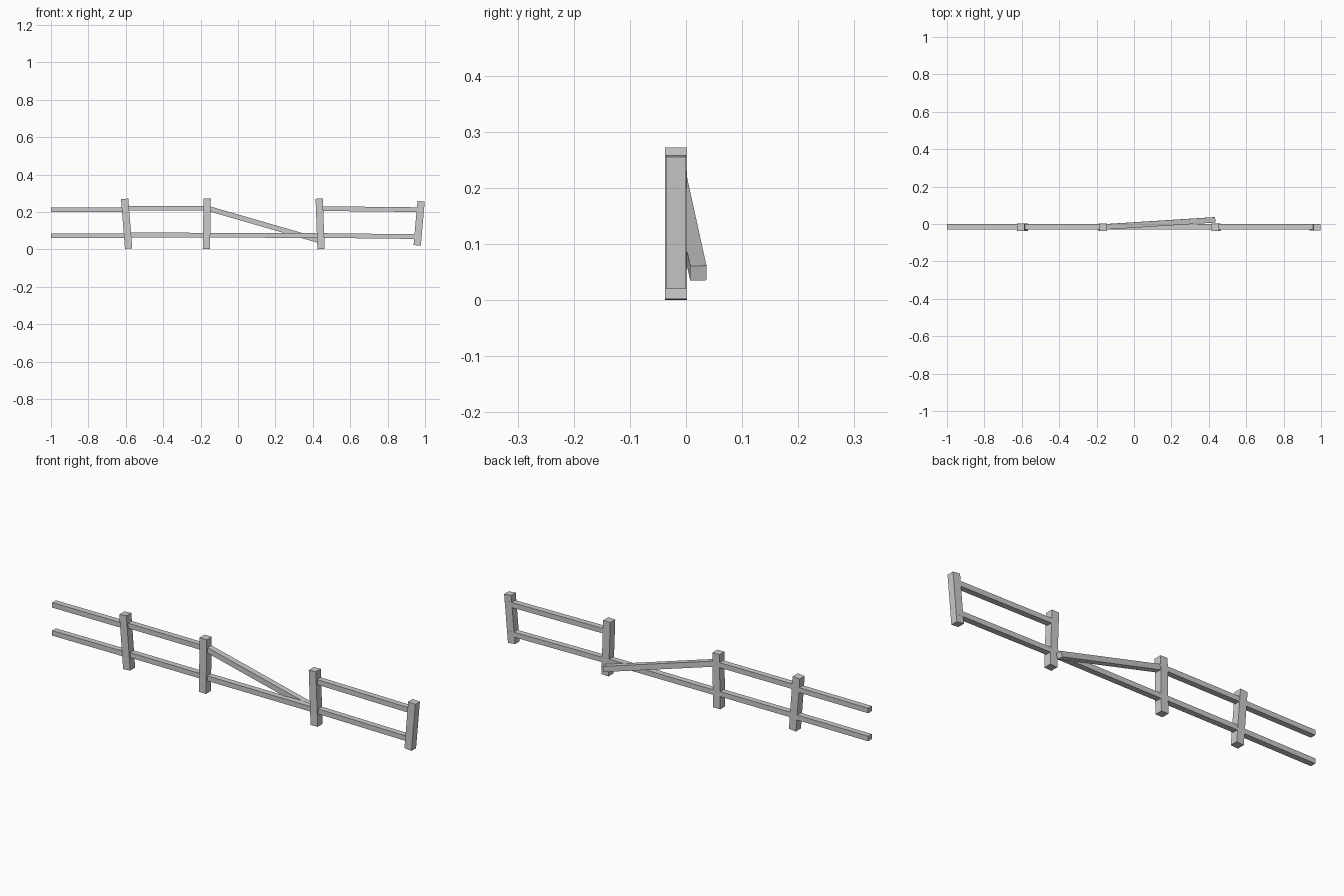
import bpy
from mathutils import Vector, Matrix

if "Cube" in bpy.data.objects:
    bpy.data.objects.remove(bpy.data.objects["Cube"])


def beam(name, a, b, depth, thick):
    """Square-cut timber from a to b: depth across y, thick in the fence plane."""
    a, b = Vector(a), Vector(b)
    axis = (b - a).normalized()
    side = Vector((0, 1, 0))
    side = (side - axis * side.dot(axis)).normalized()
    up = axis.cross(side)
    bpy.ops.mesh.primitive_cube_add(size=1)
    ob = bpy.context.object
    ob.name = name
    rot = Matrix((axis, side, up)).transposed().to_4x4()
    size = Matrix.Diagonal(((b - a).length, depth, thick, 1))
    ob.data.transform(rot @ size)
    ob.location = (a + b) / 2
    return ob


# Leaning posts: bottom x, bottom z, top x, top z, depth
posts = [
    (-0.585, 0.004, -0.606, 0.270, 0.039),
    (-0.169, 0.001, -0.165, 0.271, 0.039),
    (0.444, 0.001, 0.434, 0.271, 0.039),
    (0.958, 0.021, 0.979, 0.257, 0.036),
]
for i, (x0, z0, x1, z1, d) in enumerate(posts, 1):
    beam(f"post_{i}", (x0, -0.018, z0), (x1, -0.018, z1), d, 0.039)

# Upper and lower rails: start x, start z, end x, end z
upper = [
    (-1.0, 0.211, -0.60, 0.212),
    (-0.60, 0.220, -0.165, 0.219),
    (0.424, 0.218, 0.975, 0.212),
]
lower = [
    (-1.0, 0.072, -0.59, 0.073),
    (-0.59, 0.077, -0.168, 0.076),
    (-0.168, 0.075, 0.441, 0.074),
    (0.441, 0.074, 0.962, 0.068),
]
for label, rails in (("upper", upper), ("lower", lower)):
    for i, (x0, z0, x1, z1) in enumerate(rails, 1):
        beam(f"{label}_rail_{i}", (x0, -0.014, z0), (x1, -0.014, z1), 0.029, 0.025)

# Fallen upper rail, swung down behind the third post
beam("fallen_rail", (-0.168, -0.016, 0.221), (0.431, 0.022, 0.048), 0.029, 0.027)
